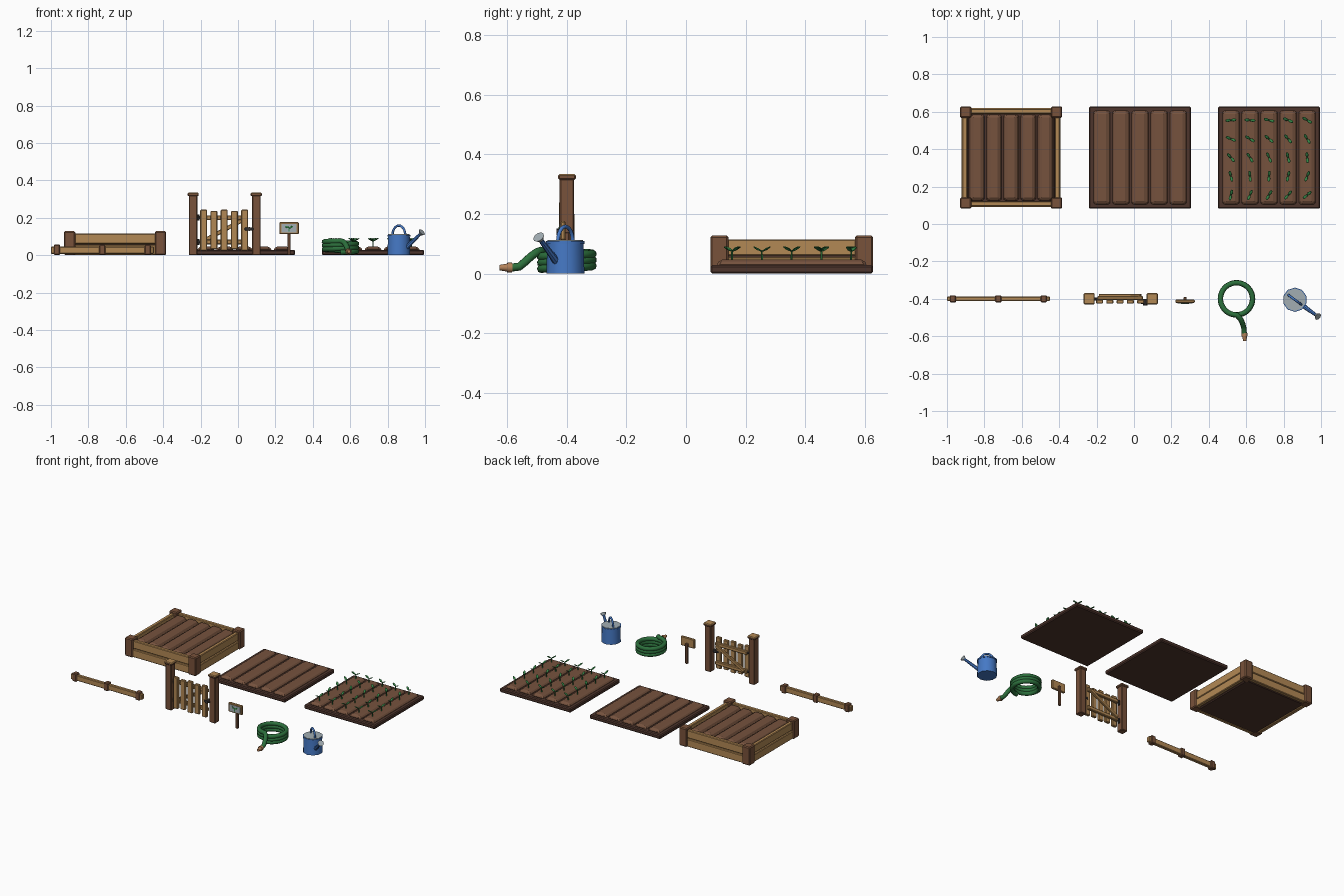
import bpy, bmesh, math
from mathutils import Matrix, Vector

cube = bpy.data.objects.get("Cube")
if cube:
    bpy.data.objects.remove(cube)


def material(name, r, g, b):
    m = bpy.data.materials.new(name)
    m.use_nodes = True
    m.diffuse_color = (r, g, b, 1)
    m.node_tree.nodes["Principled BSDF"].inputs["Base Color"].default_value = (r, g, b, 1)
    return m


light_wood = material("light wood", 0.45, 0.25, 0.09)
dark_wood = material("dark wood", 0.19, 0.085, 0.043)
soil_dark = material("dark soil", 0.075, 0.035, 0.025)
soil_light = material("tilled soil", 0.18, 0.085, 0.048)
leaf_green = material("leaf green", 0.035, 0.23, 0.06)
hose_green = material("hose green", 0.025, 0.16, 0.045)
can_blue = material("can blue", 0.06, 0.19, 0.56)
pale_grey = material("pale grey", 0.36, 0.42, 0.45)
copper = material("copper", 0.45, 0.22, 0.1)
iron = material("dark iron", 0.04, 0.035, 0.035)


def finish(name, bm, mat, smooth=False):
    bmesh.ops.recalc_face_normals(bm, faces=bm.faces)
    me = bpy.data.meshes.new(name)
    bm.to_mesh(me)
    bm.free()
    me.materials.append(mat)
    ob = bpy.data.objects.new(name, me)
    bpy.context.collection.objects.link(ob)
    if smooth:
        for o in bpy.context.selected_objects:
            o.select_set(False)
        ob.select_set(True)
        bpy.context.view_layer.objects.active = ob
        bpy.ops.object.shade_smooth_by_angle(angle=math.radians(40))
    return ob


def box(name, x, y, z, mat, bevel=0.004, taper=(1, 1), tilt=0):
    """Box from (low, high) spans, with optional narrowed top and tilt about y."""
    spans = (x, y, z)
    size = [b - a for a, b in spans]
    mid = Vector([(a + b) / 2 for a, b in spans])
    bm = bmesh.new()
    bmesh.ops.create_cube(bm, size=1)
    for v in bm.verts:
        if v.co.z > 0:
            v.co.x *= taper[0]
            v.co.y *= taper[1]
        v.co = Vector([c * s for c, s in zip(v.co, size)])
    if bevel:
        bmesh.ops.bevel(bm, geom=list(bm.edges), offset=bevel, segments=1, affect='EDGES')
    bm.transform(Matrix.Translation(mid) @ Matrix.Rotation(tilt, 4, 'Y'))
    return finish(name, bm, mat)


def around(c, w):
    return (c - w / 2, c + w / 2)


def rod(bm, a, b, r1, r2, sides=8):
    a, b = Vector(a), Vector(b)
    turn = (b - a).to_track_quat('Z', 'Y').to_matrix().to_4x4()
    bmesh.ops.create_cone(bm, cap_ends=True, segments=sides, radius1=r1, radius2=r2,
                          depth=(b - a).length,
                          matrix=Matrix.Translation((a + b) / 2) @ turn)


def rod_object(name, a, b, r1, r2, mat, sides=8):
    bm = bmesh.new()
    rod(bm, a, b, r1, r2, sides)
    return finish(name, bm, mat, True)


def tube(name, points, radius, mat):
    cu = bpy.data.curves.new(name, 'CURVE')
    cu.dimensions = '3D'
    cu.bevel_depth = radius
    cu.bevel_resolution = 2
    cu.use_fill_caps = True
    sp = cu.splines.new('POLY')
    sp.points.add(len(points) - 1)
    for p, co in zip(sp.points, points):
        p.co = (*co, 1)
    sp.use_smooth = True
    cu.materials.append(mat)
    ob = bpy.data.objects.new(name, cu)
    bpy.context.collection.objects.link(ob)


BED_Y = 0.355


def soil_patch(name, cx, wx, wy, base, top, border):
    """Flat earth slab with five raised rows."""
    box(name + "_base", around(cx, wx), around(BED_Y, wy), (0, base), soil_dark, 0.006)
    pitch = (wx - 2 * border) / 5
    for i in range(5):
        box(f"{name}_row_{i + 1}", around(cx + (i - 2) * pitch, pitch * 0.99),
            around(BED_Y, wy - 2 * border), (base - 0.004, top), soil_light, 0.009, (0.62, 0.95))


# Raised bed: soil, corner posts and two boards per side
BED_X = -0.657
soil_patch("raised_soil", BED_X, 0.47, 0.48, 0.088, 0.114, 0.006)
for sx in (-1, 1):
    for sy in (-1, 1):
        box("corner_post", around(BED_X + sx * 0.243, 0.06), around(BED_Y + sy * 0.243, 0.06),
            (0, 0.128), dark_wood, 0.006)
for s in (-1, 1):
    for z, out in (((0.002, 0.056), 0.252), ((0.06, 0.115), 0.247)):
        box("bed_board_x", around(BED_X, 0.46), around(BED_Y + s * out, 0.026), z, light_wood)
        box("bed_board_y", around(BED_X + s * out, 0.026), around(BED_Y, 0.46), z, light_wood)

# Tilled plot and planted plot
soil_patch("tilled_plot", 0.032, 0.546, 0.546, 0.028, 0.047, 0.018)
soil_patch("planted_plot", 0.722, 0.546, 0.546, 0.028, 0.047, 0.018)

# Seedlings: a stem with two raised leaves
bm = bmesh.new()
for i in range(5):
    for j in range(5):
        foot = Vector((0.722 + (i - 2) * 0.102, BED_Y + (j - 2) * 0.1, 0.04))
        top = foot + Vector((0, 0, 0.034))
        rod(bm, foot, top, 0.004, 0.003, 5)
        spin = math.radians(5 - (4 - j) * 27 - i * 9)
        for side in (0, math.pi):
            mat = (Matrix.Translation(top) @ Matrix.Rotation(spin + side, 4, 'Z')
                   @ Matrix.Rotation(-0.5, 4, 'Y') @ Matrix.Translation((0.017, 0, 0))
                   @ Matrix.Diagonal((0.019, 0.009, 0.0035, 1)))
            bmesh.ops.create_icosphere(bm, subdivisions=1, radius=1, matrix=mat)
finish("seedlings", bm, leaf_green)

# Loose border rail with three clamps
ROW_Y = -0.4
box("border_rail", (-1, -0.45), around(ROW_Y, 0.024), (0.007, 0.046), light_wood)
for x in (-0.968, -0.725, -0.482):
    box("rail_clamp", around(x, 0.034), around(ROW_Y, 0.038), (0, 0.056), dark_wood, 0.005)

# Gate posts with caps whose upper faces are pale
for x in (-0.24, 0.098):
    box("gate_post", around(x, 0.046), around(ROW_Y, 0.048), (0, 0.32), dark_wood)
    cap = box("gate_post_cap", around(x, 0.06), around(ROW_Y, 0.06), (0.315, 0.334), dark_wood, 0.005)
    cap.data.materials.append(light_wood)
    for f in cap.data.polygons:
        f.material_index = int(f.normal.z > 0.5)

# Gate leaf: pickets, cross rails, brace, hinges and latch
for i in range(5):
    drop = 0.007 * (i % 2)
    box("gate_picket", around(-0.184 + i * 0.0548, 0.037), (-0.426, -0.405),
        (0.024 + drop, 0.243 - drop), light_wood)
for z in (0.07, 0.2):
    box("gate_cross_rail", (-0.196, 0.048), (-0.406, -0.386), around(z, 0.026), light_wood)
    rod_object("hinge", (-0.222, ROW_Y, z), (-0.188, ROW_Y, z), 0.008, 0.008, iron)
    rod_object("hinge_pin", (-0.212, ROW_Y, z - 0.016), (-0.212, ROW_Y, z + 0.016), 0.007, 0.007, iron)
box("gate_brace", around(-0.074, 0.25), (-0.39, -0.374), around(0.135, 0.022), light_wood,
    0.003, tilt=-0.49)
box("latch_bar", (0.035, 0.082), (-0.428, -0.402), around(0.14, 0.016), iron, 0.003)
rod_object("latch_knob", (0.06, -0.435, 0.14), (0.06, -0.4, 0.14), 0.011, 0.011, iron)

# Garden sign with a painted sprout
SIGN_X = 0.273
box("sign_stake", around(SIGN_X, 0.018), (-0.407, -0.391), (0, 0.14), dark_wood, 0.003)
box("sign_board", around(SIGN_X, 0.104), (-0.422, -0.405), (0.112, 0.176), light_wood)
box("sign_panel", around(SIGN_X, 0.082), (-0.425, -0.42), (0.122, 0.166), pale_grey, 0)
box("sprout_stem", around(SIGN_X, 0.005), (-0.428, -0.424), (0.126, 0.148), leaf_green, 0)
for s in (-1, 1):
    bm = bmesh.new()
    bmesh.ops.create_icosphere(bm, subdivisions=1, radius=1, matrix=(
        Matrix.Translation((SIGN_X + s * 0.011, -0.426, 0.15)) @ Matrix.Rotation(-s * 0.4, 4, 'Y')
        @ Matrix.Diagonal((0.013, 0.003, 0.006, 1))))
    finish("sprout_leaf", bm, leaf_green)

# Coiled hose: helix, then a tail dropping to a copper nozzle
turns, steps = 3, 36
path = []
for k in range(turns * steps + 1):
    a = -math.pi / 2 + 2 * math.pi * k / steps
    path.append((0.548 + 0.086 * math.cos(a), ROW_Y + 0.086 * math.sin(a),
                 0.016 + 0.06 * k / (turns * steps)))
path += [(0.565, -0.502, 0.071), (0.576, -0.52, 0.058), (0.584, -0.542, 0.038),
         (0.588, -0.56, 0.023), (0.59, -0.59, 0.02)]
tube("coiled_hose", path, 0.0145, hose_green)
rod_object("nozzle_collar", (0.59, -0.584, 0.02), (0.591, -0.6, 0.02), 0.017, 0.017, copper, 10)
rod_object("nozzle_tip", (0.591, -0.598, 0.02), (0.593, -0.626, 0.02), 0.014, 0.009, copper, 10)

# Watering can
can = Vector((0.86, -0.405, 0))
aim = Vector((math.cos(math.radians(-36)), math.sin(math.radians(-36)), 0))


def can_point(out, z):
    return can + aim * out + Vector((0, 0, z))


rod_object("can_body", can_point(0, 0), can_point(0, 0.106), 0.064, 0.061, can_blue, 10)
rod_object("can_rim", can_point(0, 0.1), can_point(0, 0.109), 0.065, 0.065, can_blue, 10)
rod_object("can_lid", can_point(0, 0.104), can_point(0, 0.112), 0.06, 0.06, pale_grey, 10)
handle = [can_point(0.042 * math.cos(t), 0.108 + 0.05 * math.sin(t))
          for t in [math.pi * k / 12 for k in range(13)]]
tube("can_handle", handle, 0.0065, can_blue)
rod_object("can_spout", can_point(0.05, 0.04), can_point(0.145, 0.116), 0.013, 0.008, can_blue)
rod_object("can_rose", can_point(0.141, 0.113), can_point(0.153, 0.123), 0.01, 0.02, pale_grey, 10)
